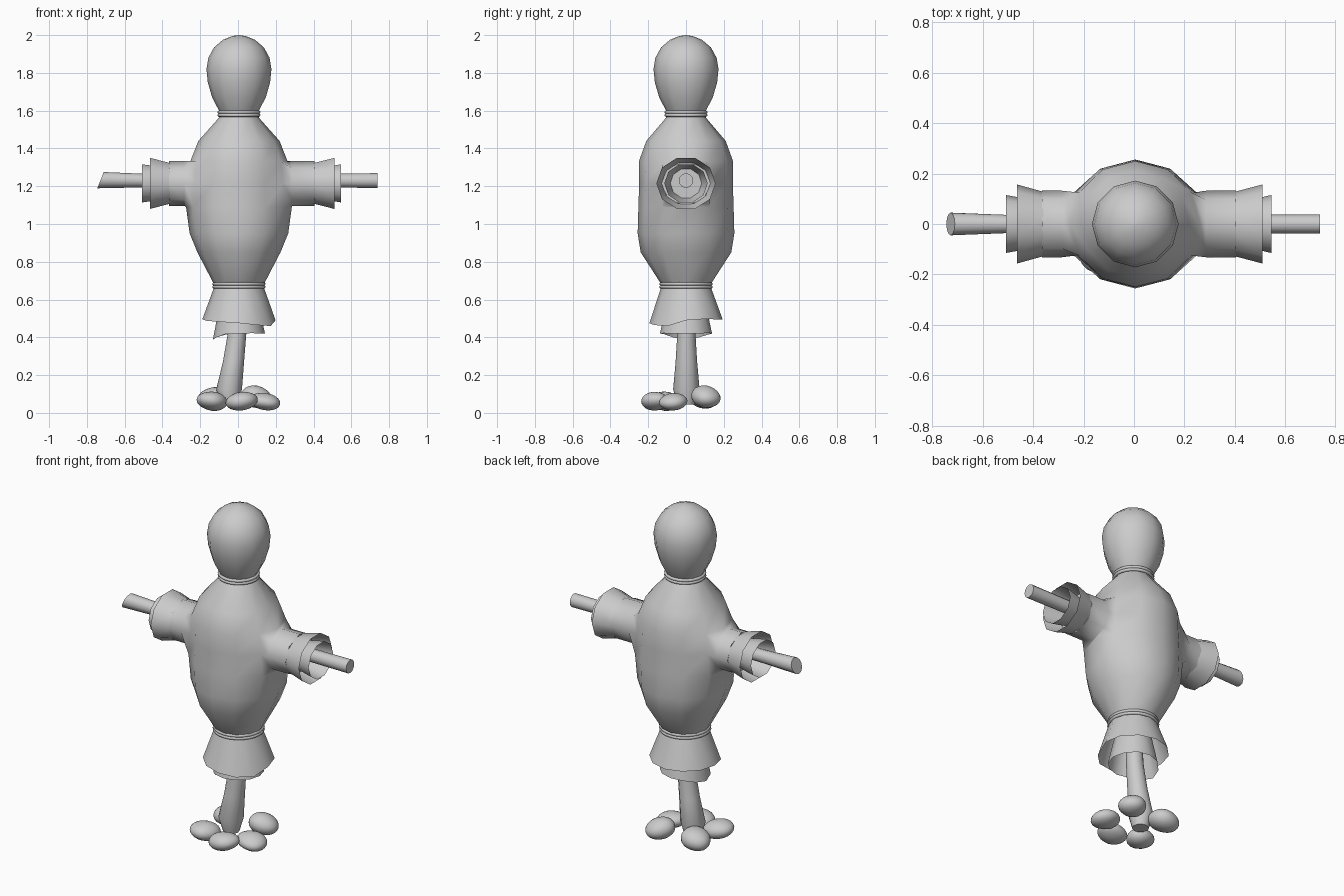
import bpy, bmesh, math
from mathutils import Vector

if "Cube" in bpy.data.objects:
    bpy.data.objects.remove(bpy.data.objects["Cube"])

CX = 0.005   # body axis
ARM_Z = 1.215


def finish(bm, name, angle=50):
    bmesh.ops.recalc_face_normals(bm, faces=bm.faces)
    me = bpy.data.meshes.new(name)
    bm.to_mesh(me)
    bm.free()
    ob = bpy.data.objects.new(name, me)
    bpy.context.collection.objects.link(ob)
    bpy.ops.object.select_all(action='DESELECT')
    ob.select_set(True)
    bpy.context.view_layer.objects.active = ob
    bpy.ops.object.shade_smooth_by_angle(angle=math.radians(angle))
    return ob


def loft(bm, rings, n=12, axis='z', cap_start=False, cap_end=False):
    """Each ring: (position along axis, centre a, centre b, radius a, radius b, tilt)."""
    loops = []
    for pos, ca, cb, ra, rb, tilt in rings:
        loop = []
        for i in range(n):
            t = 2 * math.pi * i / n
            a, b = ca + ra * math.cos(t), cb + rb * math.sin(t)
            p = pos + tilt * math.sin(t)
            loop.append(bm.verts.new((a, b, p) if axis == 'z' else (p, a, b)))
        loops.append(loop)
    for l0, l1 in zip(loops, loops[1:]):
        for i in range(n):
            j = (i + 1) % n
            bm.faces.new((l0[i], l0[j], l1[j], l1[i]))
    if cap_start:
        bm.faces.new(loops[0])
    if cap_end:
        bm.faces.new(loops[-1])
    return loops


def turned(profile):
    return [(z, CX, 0, r, r, 0) for z, r in profile]


# Sack head
bm = bmesh.new()
loft(bm, turned([(1.575, 0.092), (1.605, 0.108), (1.67, 0.142), (1.75, 0.165), (1.82, 0.172),
                 (1.88, 0.162), (1.935, 0.132), (1.975, 0.085), (1.995, 0.035), (2.0, 0.004)]),
     cap_start=True, cap_end=True)
finish(bm, "head")

# Stuffed torso, with sleeves grown out of the side faces
bm = bmesh.new()
body = loft(bm, [(0.67, CX, 0, 0.125, 0.125, 0), (0.70, CX, 0, 0.142, 0.143, 0),
                 (0.85, CX, 0, 0.220, 0.240, 0), (0.95, CX, 0, 0.261, 0.256, 0),
                 (1.09, CX, 0, 0.280, 0.252, 0), (1.215, CX, 0, 0.270, 0.248, 0),
                 (1.33, CX, 0, 0.258, 0.250, 0), (1.44, CX, 0, 0.215, 0.210, 0),
                 (1.56, CX, 0, 0.108, 0.108, 0), (1.59, CX, 0, 0.092, 0.092, 0)],
            cap_start=True, cap_end=True)
for side, mid, end_x in ((1, 0, 0.405), (-1, 6, -0.365)):
    a, c = (mid - 1) % 12, (mid + 1) % 12
    border = [body[4][a], body[4][mid], body[4][c], body[5][c],
              body[6][c], body[6][mid], body[6][a], body[5][a]]
    centre = body[5][mid]
    bmesh.ops.delete(bm, geom=[centre], context='VERTS')
    prev = border
    for x in (side * 0.285, end_x):
        ring = []
        for v in border:
            d = Vector((v.co.y, v.co.z - ARM_Z))
            d.normalize()
            ring.append(bm.verts.new((x, d.x * 0.132, ARM_Z + d.y * 0.119)))
        for i in range(8):
            j = (i + 1) % 8
            bm.faces.new((prev[i], prev[j], ring[j], ring[i]))
        prev = ring
    bm.faces.new(prev)
finish(bm, "torso_and_sleeves", 60)

# Flared cuffs and inner cuffs
for label, s, x0, x1, x2 in (("right", 1, 0.40, 0.51, 0.545), ("left", -1, 0.36, 0.465, 0.508)):
    bm = bmesh.new()
    loft(bm, [(s * x0, 0, ARM_Z, 0.128, 0.113, 0), (s * x1, 0, ARM_Z, 0.157, 0.142, 0)], 10, 'x')
    finish(bm, label + "_cuff")
    bm = bmesh.new()
    loft(bm, [(s * (x0 + 0.01), 0, ARM_Z, 0.083, 0.08, 0), (s * x1, 0, ARM_Z, 0.107, 0.1, 0),
              (s * x2, 0, ARM_Z, 0.115, 0.106, 0)], 10, 'x', cap_start=True)
    finish(bm, label + "_inner_cuff")

# Cross pole through the arms
bm = bmesh.new()
loft(bm, [(-0.728, 0, 1.232, 0.045, 0.043, 0.017), (-0.5, 0, 1.23, 0.036, 0.036, 0),
          (0.5, 0, 1.23, 0.037, 0.037, 0), (0.738, 0, 1.23, 0.038, 0.039, 0)],
     12, 'x', True, True)
finish(bm, "cross_pole")

# Ropes at neck and waist
for label, z, r in (("neck", 1.584, 0.105), ("waist", 0.675, 0.132)):
    for k, dz in enumerate((-0.008, 0.008)):
        bpy.ops.mesh.primitive_torus_add(major_segments=24, minor_segments=8, major_radius=r,
                                         minor_radius=0.009, location=(CX, 0, z + dz))
        bpy.context.object.name = f"{label}_rope_{k + 1}"
        bpy.ops.object.shade_smooth_by_angle(angle=math.radians(60))

# Ragged shirt hem in two layers
for name, rings, drop in (
        ("outer_hem", [(0.67, 0.13), (0.487, 0.194)],
         (0.003, 0.01, 0.008, 0.008, 0.01, 0.008, 0.008, 0, -0.005, -0.012, -0.022, -0.027)),
        ("inner_hem", [(0.64, 0.09), (0.42, 0.138)],
         (0, 0, 0.003, 0, -0.005, -0.02, -0.033, -0.02, -0.002, 0, 0.002, 0))):
    bm = bmesh.new()
    hem = loft(bm, turned(rings))[-1]
    for v, d in zip(hem, drop):
        v.co.z += d
    finish(bm, name)

# Leaning post
bm = bmesh.new()
loft(bm, [(0.045, -0.045, 0, 0.045, 0.045, 0), (0.125, -0.047, 0.002, 0.068, 0.07, 0),
          (0.27, -0.024, 0.002, 0.056, 0.057, 0), (0.42, -0.005, 0.002, 0.049, 0.048, 0),
          (0.66, 0.005, 0, 0.042, 0.042, 0)], 12, 'z', True, True)
finish(bm, "post", 40)

# Stones around the foot: position, radii, turn, tilt
stones = [((-0.14, -0.115, 0.063), (0.085, 0.076, 0.05), 40, 8),
          ((0.02, -0.160, 0.062), (0.088, 0.075, 0.047), 0, -8),
          ((0.14, -0.07, 0.06), (0.083, 0.078, 0.044), -25, 10),
          ((0.10, 0.105, 0.084), (0.085, 0.076, 0.056), 35, 14),
          ((-0.13, 0.09, 0.08), (0.085, 0.078, 0.058), -35, -12)]
for k, (loc, rad, turn, tilt) in enumerate(stones):
    bm = bmesh.new()
    bmesh.ops.create_icosphere(bm, subdivisions=3, radius=1)
    for v in bm.verts:
        w = 1 + 0.07 * math.sin(2.3 * v.co.x + 1.9 * k) * math.cos(2.1 * v.co.y + k)
        v.co = Vector((v.co.x * rad[0], v.co.y * rad[1], v.co.z * rad[2])) * w
    ob = finish(bm, f"stone_{k + 1}")
    ob.location = loc
    ob.rotation_euler = (0, math.radians(tilt), math.radians(turn))
